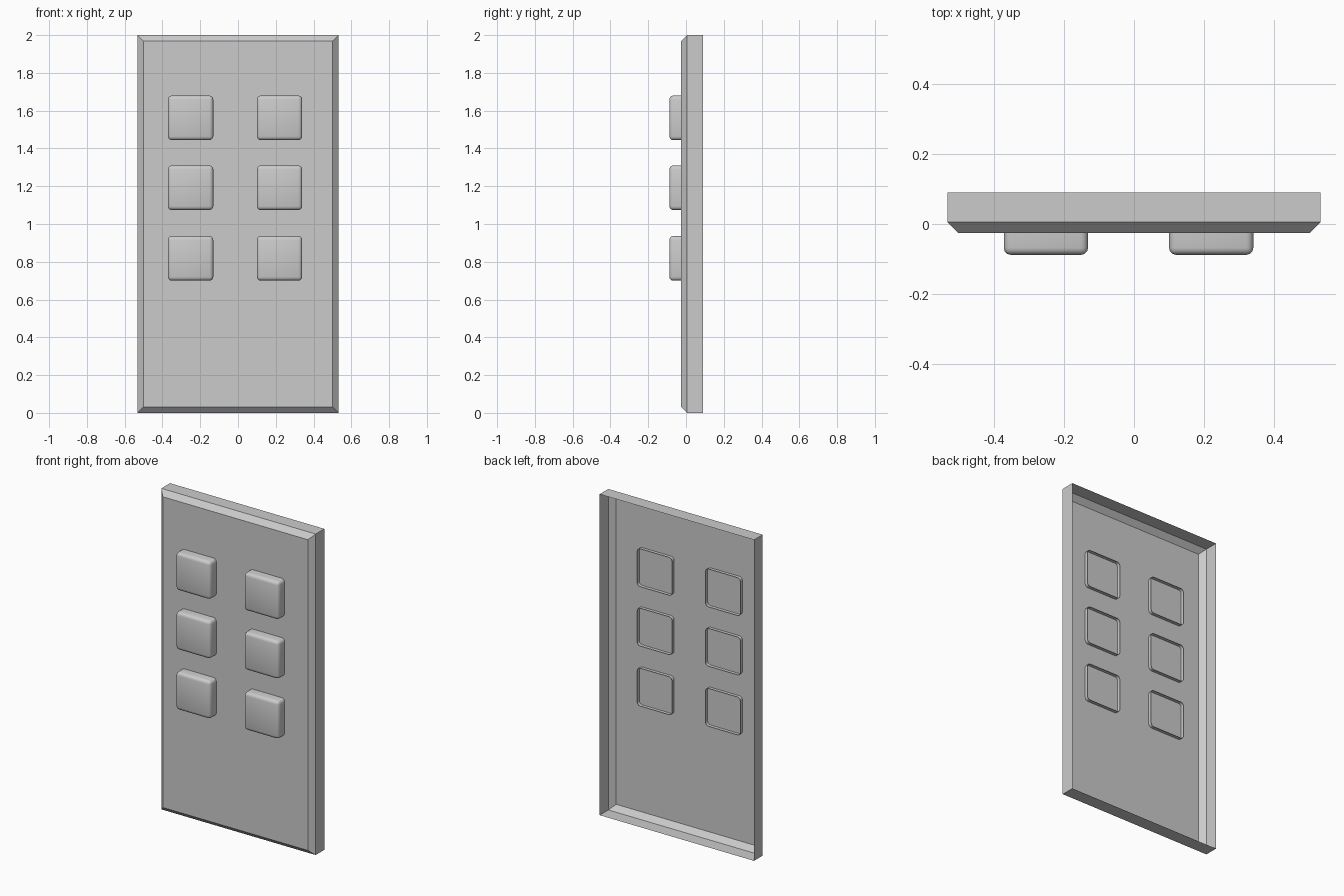
import bpy, bmesh

if "Cube" in bpy.data.objects:
    bpy.data.objects.remove(bpy.data.objects["Cube"])


def make_object(name, bm, smooth=False):
    mesh = bpy.data.meshes.new(name)
    bmesh.ops.recalc_face_normals(bm, faces=bm.faces)
    # open shells: make sure the front face looks toward -y
    front = min(bm.faces, key=lambda f: f.calc_center_median().y)
    if front.normal.y > 0:
        bmesh.ops.reverse_faces(bm, faces=bm.faces)
    for f in bm.faces:
        f.smooth = smooth
    bm.to_mesh(mesh)
    bm.free()
    obj = bpy.data.objects.new(name, mesh)
    bpy.context.collection.objects.link(obj)
    return obj


# Panel: thin shell with chamfered front rim, open at the back
def build_panel():
    bm = bmesh.new()
    rings = []
    for y, inset in ((0.09, 0), (0.005, 0), (-0.026, 0.032)):
        hx, z0, z1 = 0.532 - inset, inset, 2 - inset
        rings.append([bm.verts.new(p) for p in
                      ((-hx, y, z0), (hx, y, z0), (hx, y, z1), (-hx, y, z1))])
    for a, b in zip(rings, rings[1:]):
        for i in range(4):
            j = (i + 1) % 4
            bm.faces.new((a[i], a[j], b[j], b[i]))
    bm.faces.new(rings[-1])
    make_object("panel", bm)


# Button: rounded box, open at the back, poking slightly through the panel
def build_button(name, cx, cz):
    y0, y1 = -0.088, -0.005
    bm = bmesh.new()
    bmesh.ops.create_cube(bm, size=1)
    for v in bm.verts:
        v.co.x = cx + v.co.x * 0.24
        v.co.y = y0 if v.co.y < 0 else y1
        v.co.z = cz + v.co.z * 0.236
    back = [f for f in bm.faces if f.calc_center_median().y > y1 - 1e-4]
    bmesh.ops.delete(bm, geom=back, context='FACES_ONLY')
    edges = [e for e in bm.edges if not e.is_boundary]
    bmesh.ops.bevel(bm, geom=edges, offset=0.02, offset_type='OFFSET',
                    segments=3, profile=0.5, affect='EDGES')
    make_object(name, bm, smooth=True)


build_panel()
for row, z in enumerate((1.562, 1.192, 0.818), 1):
    for side, x in (("left", -0.251), ("right", 0.22)):
        build_button(f"button_{side}_{row}", x, z)
